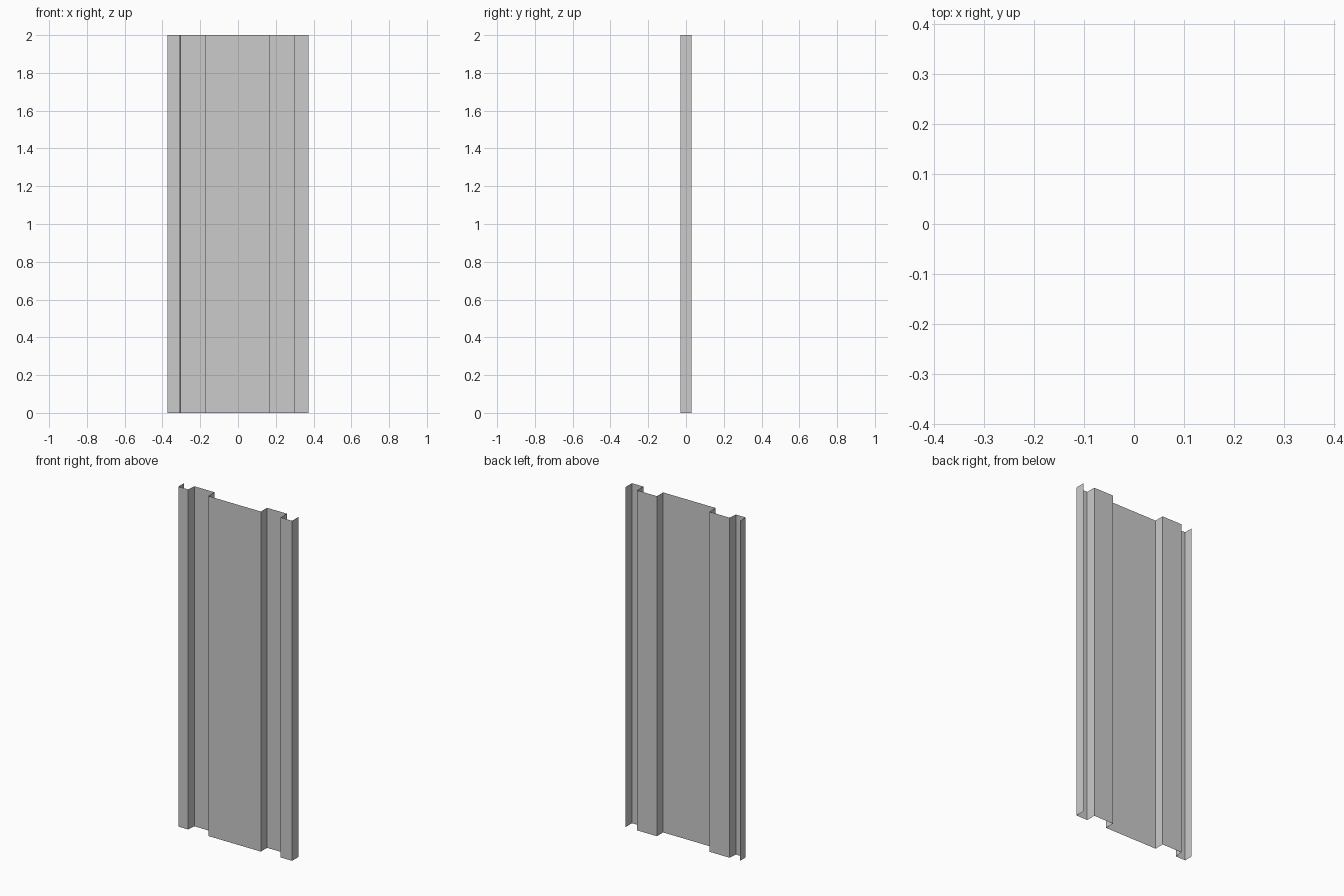
import bpy
import bmesh

if "Cube" in bpy.data.objects:
    bpy.data.objects.remove(bpy.data.objects["Cube"])

HEIGHT = 2.0
FRONT, BACK, LEFT_FRONT = -0.029, 0.029, -0.023

# Cross-section of the folded sheet, left to right (x, y)
profile = [
    (-0.372, BACK), (-0.372, LEFT_FRONT),    # left edge flange
    (-0.308, LEFT_FRONT), (-0.304, BACK),    # left lap strip and web
    (-0.173, BACK), (-0.173, FRONT),         # left recessed rib
    (0.169, FRONT), (0.169, BACK),           # wide centre pan
    (0.298, BACK), (0.298, FRONT),           # right recessed rib
    (0.372, FRONT), (0.372, BACK),           # right strip and edge flange
]

# Extrude the open profile straight up as a thin sheet
bm = bmesh.new()
verts = [bm.verts.new((x, y, 0)) for x, y in profile]
edges = [bm.edges.new(pair) for pair in zip(verts, verts[1:])]
result = bmesh.ops.extrude_edge_only(bm, edges=edges)
top = [g for g in result["geom"] if isinstance(g, bmesh.types.BMVert)]
bmesh.ops.translate(bm, verts=top, vec=(0, 0, HEIGHT))
bm.normal_update()

# Face the sheet toward the front
if sum(f.normal.y * f.calc_area() for f in bm.faces) > 0:
    bmesh.ops.reverse_faces(bm, faces=bm.faces[:])

mesh = bpy.data.meshes.new("folded_wall_sheet")
bm.to_mesh(mesh)
bm.free()
sheet = bpy.data.objects.new("folded_wall_sheet", mesh)
bpy.context.collection.objects.link(sheet)
